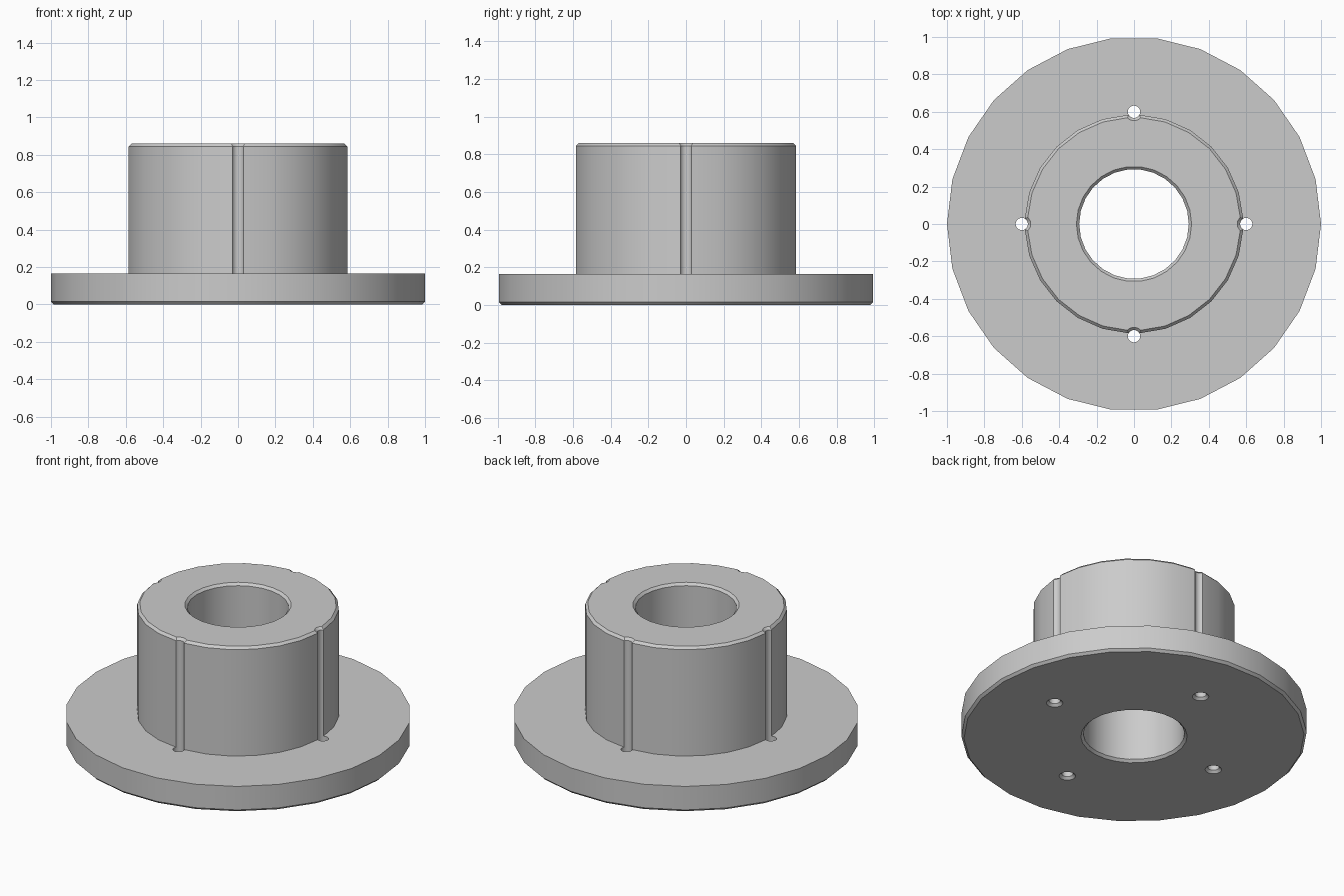
import bpy
import bmesh
from math import radians, cos, sin, tau

if "Cube" in bpy.data.objects:
    bpy.data.objects.remove(bpy.data.objects["Cube"], do_unlink=True)

FLANGE_TOP, TOP, CHAMFER = 0.165, 0.86, 0.015
BORE_RADIUS, HOLE_RADIUS, HOLE_CENTRE = 0.293, 0.033, 0.6

grey = bpy.data.materials.new("plain_grey")
grey.use_nodes = True
grey.diffuse_color = (0.6, 0.6, 0.6, 1)
grey.node_tree.nodes["Principled BSDF"].inputs["Base Color"].default_value = (0.6, 0.6, 0.6, 1)


def ring_angles(sides):
    return [tau * i / sides for i in range(sides)]


def turned_solid(name, profile, angles, centre=(0, 0)):
    """Closed solid from (radius, height) pairs, listed bottom to top."""
    bm = bmesh.new()
    rings = [[bm.verts.new((centre[0] + r * cos(a), centre[1] + r * sin(a), z))
              for a in angles] for r, z in profile]
    n = len(angles)
    for low, high in zip(rings, rings[1:]):
        for i in range(n):
            j = (i + 1) % n
            bm.faces.new((low[i], low[j], high[j], high[i]))
    bm.faces.new(rings[0][::-1])
    bm.faces.new(rings[-1])
    mesh = bpy.data.meshes.new(name)
    bm.to_mesh(mesh)
    bm.free()
    obj = bpy.data.objects.new(name, mesh)
    obj.data.materials.append(grey)
    bpy.context.collection.objects.link(obj)
    return obj


def combine(target, other, operation):
    """Apply a boolean and discard the helper."""
    mod = target.modifiers.new(operation, "BOOLEAN")
    mod.object, mod.operation, mod.solver = other, operation, "EXACT"
    bpy.context.view_layer.objects.active = target
    bpy.ops.object.modifier_apply(modifier=mod.name)
    bpy.data.objects.remove(other, do_unlink=True)


def through_cutter(name, radius, sides, centre=(0, 0)):
    """Through hole, widened by a chamfer at both end faces."""
    c = CHAMFER
    profile = [(radius + 2 * c, -c), (radius, c), (radius, TOP - c), (radius + 2 * c, TOP + c)]
    return turned_solid(name, profile, ring_angles(sides), centre)


# Flange with a chamfered lower rim
body = turned_solid("flanged_bushing",
                    [(1 - CHAMFER, 0), (1, CHAMFER), (1, FLANGE_TOP)], ring_angles(26))

# Hub, six facets between each pair of grooves
gap = 2.7
hub_angles = [radians(90 * q + gap + (90 - 2 * gap) * k / 6)
              for q in range(4) for k in range(7)]
hub = turned_solid("hub", [(0.585, 0.08), (0.585, TOP - CHAMFER), (0.57, TOP)], hub_angles)
combine(body, hub, "UNION")

# Central bore
combine(body, through_cutter("bore_cutter", BORE_RADIUS, 26), "DIFFERENCE")

# Four bolt holes that also groove the hub wall
for a in ring_angles(4):
    centre = (HOLE_CENTRE * cos(a), HOLE_CENTRE * sin(a))
    combine(body, through_cutter("hole_cutter", HOLE_RADIUS, 18, centre), "DIFFERENCE")

# Smooth walls, crisp edges
bpy.ops.object.select_all(action="DESELECT")
body.select_set(True)
bpy.context.view_layer.objects.active = body
bpy.ops.object.shade_smooth_by_angle(angle=radians(30))
